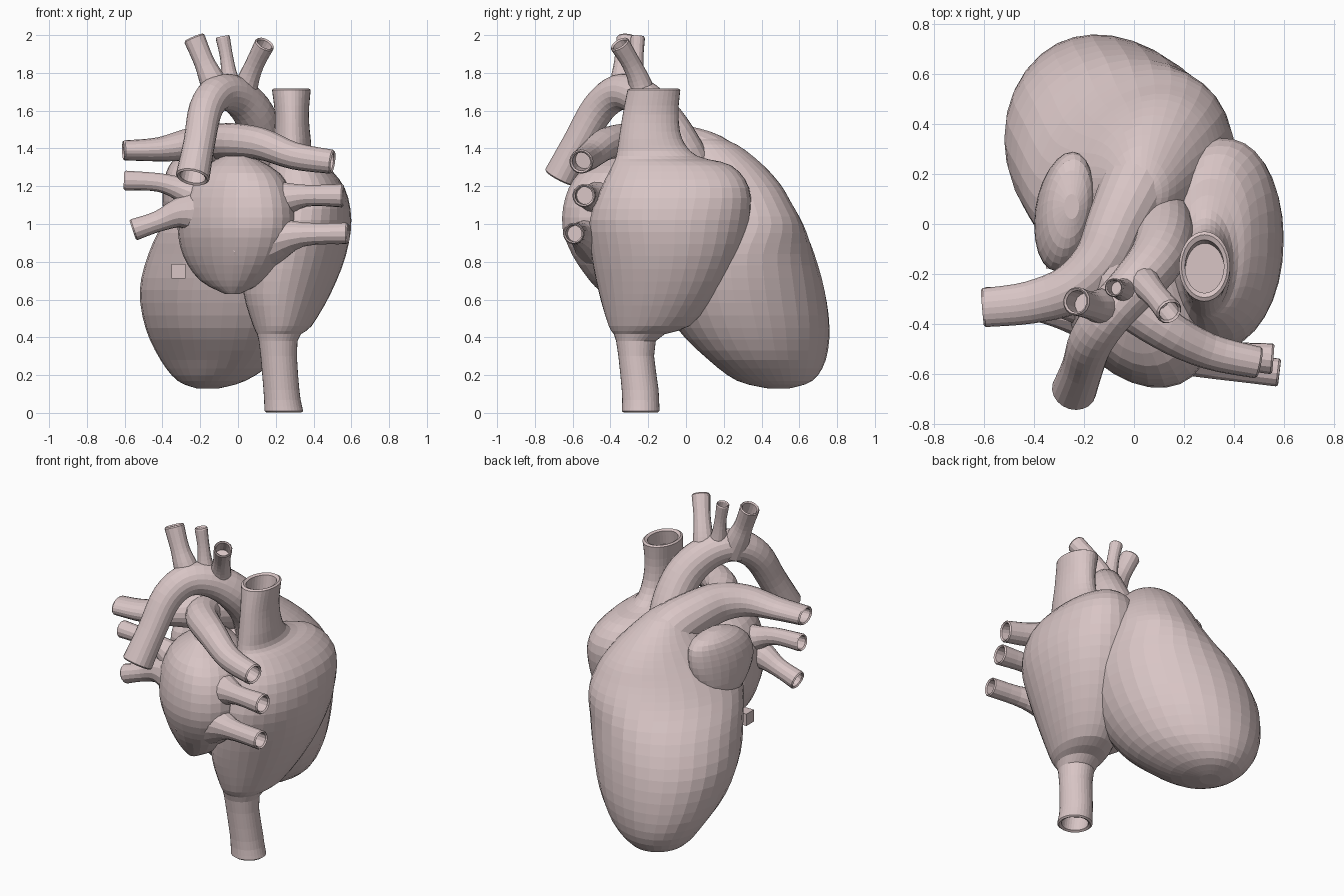
import bpy, bmesh, math
from mathutils import Vector

if "Cube" in bpy.data.objects:
    bpy.data.objects.remove(bpy.data.objects["Cube"])

flesh = bpy.data.materials.new("pale_flesh")
flesh.diffuse_color = (0.69, 0.56, 0.56, 1)
flesh.use_nodes = True
flesh.node_tree.nodes["Principled BSDF"].inputs["Base Color"].default_value = flesh.diffuse_color
parts = []


def smooth_rows(rows, sub, width, defaults):
    """Catmull-Rom interpolation of number rows, short rows padded with defaults."""
    rows = [list(r) + list(defaults)[len(defaults) - (width - len(r)):] for r in rows]
    out = []
    for i in range(len(rows) - 1):
        a, b, c, d = (rows[max(0, min(len(rows) - 1, i + k))] for k in (-1, 0, 1, 2))
        for s in range(sub):
            t = s / sub
            out.append([0.5 * (2 * q + (r - p) * t + (2 * p - 5 * q + 4 * r - u) * t * t
                               + (3 * q - p - 3 * r + u) * t ** 3)
                        for p, q, r, u in zip(a, b, c, d)])
    out.append(rows[-1])
    return out


def hollow_rings(ring, neighbour, wall=0.76, depth=0.09):
    """Rim and bore of an open vessel end."""
    c = sum(ring, Vector()) / len(ring)
    n = sum(neighbour, Vector()) / len(ring)
    inner = [c + (p - c) * wall for p in ring]
    push = (n - c).normalized()
    bevel = [c + (p - c) * 0.9 - push * 0.008 for p in ring]
    return [bevel, inner, [p + push * depth for p in inner]]


def skin(name, rings, open_start=False, open_end=False):
    if open_start:
        rings = hollow_rings(rings[0], rings[1])[::-1] + rings
    if open_end:
        rings = rings + hollow_rings(rings[-1], rings[-2])
    bm = bmesh.new()
    loops = [[bm.verts.new(p) for p in r] for r in rings]
    n = len(loops[0])
    for a, b in zip(loops, loops[1:]):
        for i in range(n):
            j = (i + 1) % n
            bm.faces.new((a[i], a[j], b[j], b[i]))
    bm.faces.new(loops[0][::-1])
    bm.faces.new(loops[-1])
    bmesh.ops.recalc_face_normals(bm, faces=bm.faces)
    me = bpy.data.meshes.new(name)
    bm.to_mesh(me)
    bm.free()
    ob = bpy.data.objects.new(name, me)
    bpy.context.collection.objects.link(ob)
    me.materials.append(flesh)
    parts.append(ob)


def power(v, e):
    return math.copysign(abs(v) ** e, v)


def chamber(name, rows, n=32, sub=3, **ends):
    """Stack of level ovals: x min, x max, y min, y max, z, diagonal lean, squareness."""
    rings = []
    for x0, x1, y0, y1, z, lean, sq in smooth_rows(rows, sub, 7, (0, 2)):
        ring = []
        for k in range(n):
            a = k * math.tau / n
            ring.append(Vector(((x0 + x1) / 2 + (x1 - x0) / 2 * power(math.cos(a), 2 / sq),
                                (y0 + y1) / 2 + (y1 - y0) / 2 * power(math.sin(a + lean), 2 / sq), z)))
        rings.append(ring)
    skin(name, rings, **ends)


def vessel(name, rows, n=16, sub=4):
    """Tube along a path: x, y, z, radius, height factor."""
    pts = smooth_rows(rows, sub, 5, (1,))
    pos = [Vector(p[:3]) for p in pts]
    rings, side = [], None
    for i, p in enumerate(pos):
        t = (pos[min(i + 1, len(pos) - 1)] - pos[max(i - 1, 0)]).normalized()
        side = side or t.orthogonal()
        side = (side - t * side.dot(t)).normalized()
        up = t.cross(side)
        ring = []
        for k in range(n):
            a = k * math.tau / n
            v = (side * math.cos(a) + up * math.sin(a)) * pts[i][3]
            v.z *= pts[i][4]
            ring.append(p + v)
        rings.append(ring)
    skin(name, rings, open_end=True)


# Ventricles: the large lower body
chamber("ventricles", [
    (-.22, -.10, .43, .55, .13), (-.32, .04, .27, .67, .17, -.15), (-.41, .20, .12, .74, .28, -.22),
    (-.49, .31, -.05, .76, .45, -.15), (-.52, .38, -.15, .735, .65, -.1), (-.475, .41, -.20, .68, .84, .0),
    (-.40, .39, -.20, .62, 1.0, .24), (-.33, .36, -.18, .56, 1.11, .28), (-.25, .31, -.14, .50, 1.21, .25),
    (-.16, .23, -.05, .40, 1.32, .15), (-.08, .14, .00, .27, 1.42), (-.01, .07, .07, .15, 1.46)])

# Right atrium with both great veins
chamber("right_atrium", [
    (.14, .345, -.34, -.14, .01), (.135, .325, -.34, -.145, .12), (.11, .315, -.37, -.16, .38),
    (.08, .39, -.41, .02, .46, .1), (.03, .49, -.46, .16, .63, .15), (.03, .57, -.50, .27, .83, .13),
    (.06, .60, -.51, .335, 1.02, .06, 2.1), (.12, .565, -.45, .335, 1.19, .04, 2.3),
    (.16, .47, -.39, .24, 1.31, .04, 2.2),
    (.18, .40, -.37, .06, 1.36), (.19, .385, -.355, -.02, 1.45), (.195, .375, -.335, -.04, 1.58),
    (.18, .385, -.31, -.03, 1.71)], open_start=True, open_end=True)

# Left atrium and its ear-shaped pouch
chamber("left_atrium", [
    (-.07, .01, -.44, -.34, .63, -.2), (-.20, .14, -.51, -.10, .70, -.3), (-.29, .25, -.60, .0, .83, -.36),
    (-.32, .30, -.655, .0, .98, -.36), (-.31, .29, -.64, .0, 1.14, -.36), (-.23, .22, -.57, -.04, 1.27, -.3),
    (-.08, .07, -.42, -.15, 1.36, -.2)], n=28)
chamber("left_auricle", [
    (-.32, -.26, .02, .10, .96), (-.38, -.20, -.10, .20, 1.0), (-.40, -.17, -.18, .27, 1.12, .2),
    (-.39, -.16, -.18, .29, 1.24, .25), (-.35, -.17, -.10, .26, 1.33, .2), (-.28, -.22, .02, .12, 1.37)], n=24)

# Aorta: rises, arches forward and descends
vessel("aorta", [
    (.06, .10, 1.05, .12), (.10, .04, 1.25, .12), (.12, -.04, 1.42, .115), (.09, -.14, 1.57, .11),
    (.0, -.25, 1.675, .10), (-.10, -.36, 1.695, .095), (-.17, -.465, 1.61, .09),
    (-.205, -.57, 1.43, .084), (-.24, -.665, 1.25, .09)], n=20)

# Pulmonary trunk and its two arteries
vessel("pulmonary_trunk", [
    (.10, .28, .95, .13), (.06, .24, 1.18, .16), (.01, .14, 1.32, .15), (-.06, .0, 1.39, .13),
    (-.13, -.15, 1.42, .115), (-.25, -.26, 1.42, .10, .9), (-.42, -.315, 1.395, .085, .75),
    (-.60, -.335, 1.39, .078, .68)], n=20)
vessel("pulmonary_artery_right", [
    (-.12, -.14, 1.42, .10), (-.05, -.29, 1.44, .095), (.12, -.42, 1.425, .085),
    (.30, -.51, 1.36, .072), (.495, -.555, 1.33, .064)])

# Three branches of the arch, then four veins flaring out of the left atrium
for name, rows in {
    "arch_branch_left": [(-.09, -.33, 1.66, .08), (-.14, -.33, 1.77, .068), (-.18, -.325, 1.86, .055),
                         (-.23, -.31, 1.98, .058)],
    "arch_branch_middle": [(-.02, -.27, 1.66, .07), (-.045, -.265, 1.78, .045), (-.06, -.26, 1.88, .035),
                           (-.08, -.255, 1.985, .038)],
    "arch_branch_right": [(.02, -.22, 1.64, .08), (.05, -.245, 1.75, .06), (.09, -.29, 1.85, .05),
                          (.14, -.35, 1.95, .054)],
    "vein_left_upper": [(-.16, -.31, 1.12, .13), (-.29, -.31, 1.18, .07), (-.42, -.31, 1.22, .05),
                        (-.595, -.305, 1.23, .053)],
    "vein_left_lower": [(-.16, -.34, 1.06, .15), (-.30, -.335, 1.06, .085), (-.42, -.33, 1.015, .056),
                        (-.55, -.33, .97, .058)],
    "vein_right_upper": [(.10, -.41, 1.10, .16), (.23, -.47, 1.13, .10), (.36, -.52, 1.15, .058),
                         (.55, -.54, 1.15, .062)],
    "vein_right_lower": [(.06, -.42, .91, .20), (.18, -.48, .92, .14), (.34, -.56, .945, .065),
                         (.575, -.595, .95, .057)],
}.items():
    vessel(name, rows, n=14)

# Fuse everything into one outer skin
heart = parts[0]
bpy.context.view_layer.objects.active = heart
for part in parts[1:]:
    mod = heart.modifiers.new("fuse", 'BOOLEAN')
    mod.operation, mod.solver, mod.object = 'UNION', 'EXACT', part
    bpy.ops.object.modifier_apply(modifier=mod.name)
    bpy.data.objects.remove(part)
heart.name = "heart_body"

# Small block beside the ventricles
bpy.ops.mesh.primitive_cube_add(size=.075, location=(-.315, -.14, .75))
block = bpy.context.object
block.name = "small_block"
block.data.materials.append(flesh)
